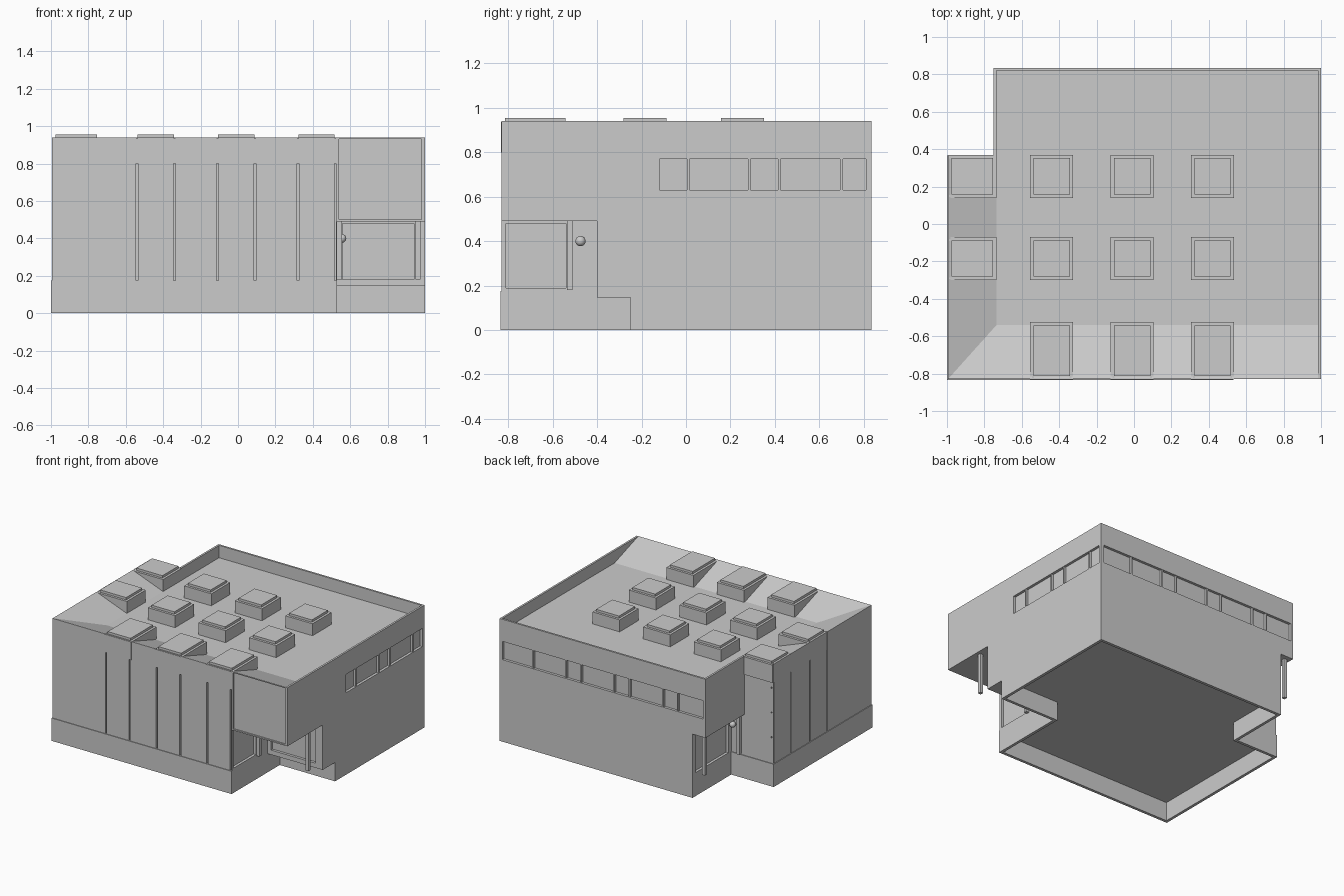
import bpy, bmesh
from mathutils import Vector

old = bpy.data.objects.get("Cube")
if old:
    bpy.data.objects.remove(old)

grey = bpy.data.materials.new("plain_grey")
grey.use_nodes = True
grey.diffuse_color = (0.6, 0.6, 0.6, 1)
grey.node_tree.nodes["Principled BSDF"].inputs["Base Color"].default_value = (0.6, 0.6, 0.6, 1)


def finish(name, bm):
    bmesh.ops.recalc_face_normals(bm, faces=bm.faces)
    me = bpy.data.meshes.new(name)
    bm.to_mesh(me)
    bm.free()
    me.materials.append(grey)
    ob = bpy.data.objects.new(name, me)
    bpy.context.collection.objects.link(ob)
    return ob


def loft(bm, low, high, z0, z1):
    a = [bm.verts.new((x, y, z0)) for x, y in low]
    b = [bm.verts.new((x, y, z1)) for x, y in high]
    bottom = bm.faces.new(a[::-1])
    bm.faces.new(b)
    for i in range(len(a)):
        j = (i + 1) % len(a)
        bm.faces.new((a[i], a[j], b[j], b[i]))
    return bottom


def rect(x0, x1, y0, y1):
    return [(x0, y0), (x1, y0), (x1, y1), (x0, y1)]


def boxes(name, items):
    bm = bmesh.new()
    for x0, x1, y0, y1, z0, z1 in items:
        r = rect(x0, x1, y0, y1)
        loft(bm, r, r, z0, z1)
    return finish(name, bm)


def prism(name, pts, z0, z1):
    bm = bmesh.new()
    loft(bm, pts, pts, z0, z1)
    return finish(name, bm)


def cut(ob, cutter):
    mod = ob.modifiers.new("cut", 'BOOLEAN')
    mod.operation = 'DIFFERENCE'
    mod.solver = 'EXACT'
    mod.object = cutter
    with bpy.context.temp_override(object=ob, active_object=ob):
        bpy.ops.object.modifier_apply(modifier="cut")


# Hollow plinth with two entrance notches
plinth = [(-1, -.835), (.53, -.835), (.53, -.25), (1, -.25),
          (1, .835), (-.64, .835), (-.64, .365), (-1, .365)]
bm = bmesh.new()
under = loft(bm, plinth, plinth, 0, .175)
bmesh.ops.recalc_face_normals(bm, faces=bm.faces)
bmesh.ops.inset_region(bm, faces=[under], thickness=.022, use_even_offset=True)
inner = bmesh.ops.extrude_discrete_faces(bm, faces=[under])["faces"]
for v in inner[0].verts:
    v.co.z = .145
finish("plinth", bm)

# Ground storey and the wider upper storey
ground = prism("ground_storey", [
    (-.995, -.83), (.53, -.83), (.53, -.4), (1, -.4),
    (1, .835), (-.64, .835), (-.64, .36), (-.995, .36)], .145, .49)
upper = prism("upper_storey", [
    (-.995, -.83), (1, -.83), (1, .835),
    (-.75, .835), (-.75, .36), (-.995, .36)], .49, .94)

# Sunken roof with sloping front and left sides
bm = bmesh.new()
loft(bm, rect(-.735, .985, -.54, .82), rect(-.995, .985, -.83, .82), .845, .942)
hollow = finish("roof_cutter", bm)
cut(upper, hollow)
bpy.data.objects.remove(hollow)
boxes("notch_parapet", [(-.75, -.735, .36, .835, .8, .94)])

# Grooves beside the tall window strips, and the ribbon window recesses
cols = [-.44, -.01, .42]
rows = [.255, -.185]
g, d = .01, .02
grooves = []
for c in cols:
    for e in (c - .1, c + .1):
        grooves.append((e - g / 2, e + g / 2, -.9, -.83 + d, .175, .96))
for c in rows:
    for e in (c - .105, c + .1):
        grooves.append((-1.1, -.995 + d, e - g / 2, e + g / 2, .175, .96))
for z in (.37, .56, .75):
    grooves.append((-.985, -.76, .36 - d / 2, .4, z, z + g))
ribbons = [(1 - d, 1.1, -.12, .81, .63, .77),
           (-.73, .975, .835 - d, .9, .63, .77),
           (.54, .98, -.9, -.82, .5, .932)]
entrances = [(.53 - d, .6, -.81, -.54, .19, .48),
             (.56, .94, -.42, -.4 + d, .18, .48),
             (-.7, -.64 + d, .4, .8, .18, .48)]
for items, targets in ((grooves, (ground, upper)), (ribbons, (upper,)), (entrances, (ground,))):
    cutter = boxes("wall_cutter", items)
    cutter.hide_render = True
    for t in targets:
        cut(t, cutter)
    bpy.data.objects.remove(cutter)

# Ribbon window mullions
m = .006
boxes("right_mullions", [(.975, .997, y - m, y + m, .63, .77) for y in (.01, .285, .42, .7)])
boxes("back_mullions", [(x - m, x + m, .81, .832, .63, .77)
                        for x in (.72, .44, .31, .03, -.1, -.385, -.51)])


# Skylights: curb with a smaller glazed top
def skylight(name, x0, x1, y0, y1, i):
    curb = (x0, x1, y0, y1, .8, .937)
    glass = (max(x0 + .018, -.985), x1 - .018, max(y0 + .018, -.828), y1 - .018, .93, .955)
    boxes(name + "_curb_" + str(i), [curb])
    boxes(name + "_glass_" + str(i), [glass])


h = .115
for i, c in enumerate(cols):
    skylight("front_skylight", c - h, c + h, -.832, -.525, i)
    for j, r in enumerate(rows):
        skylight("roof_skylight", c - h, c + h, r - h, r + h, 2 * i + j)
for j, r in enumerate(rows):
    skylight("left_skylight", -.993, -.735, r - h, r + h, j)

# Entrance posts
p = .0125
boxes("front_posts", [(x - p, x + p, -.535, -.51, .18, .49) for x in (.543, .962)])
boxes("back_posts", [(-.722, -.697, y - p, y + p, .18, .49) for y in (.372, .79)])

# Door knobs
for name, pos in (("front_knob", (.556, -.475, .4)), ("back_knob", (-.665, .385, .4))):
    bm = bmesh.new()
    bmesh.ops.create_uvsphere(bm, u_segments=20, v_segments=12, radius=.023)
    bmesh.ops.translate(bm, verts=bm.verts, vec=Vector(pos))
    for f in bm.faces:
        f.smooth = True
    finish(name, bm)
